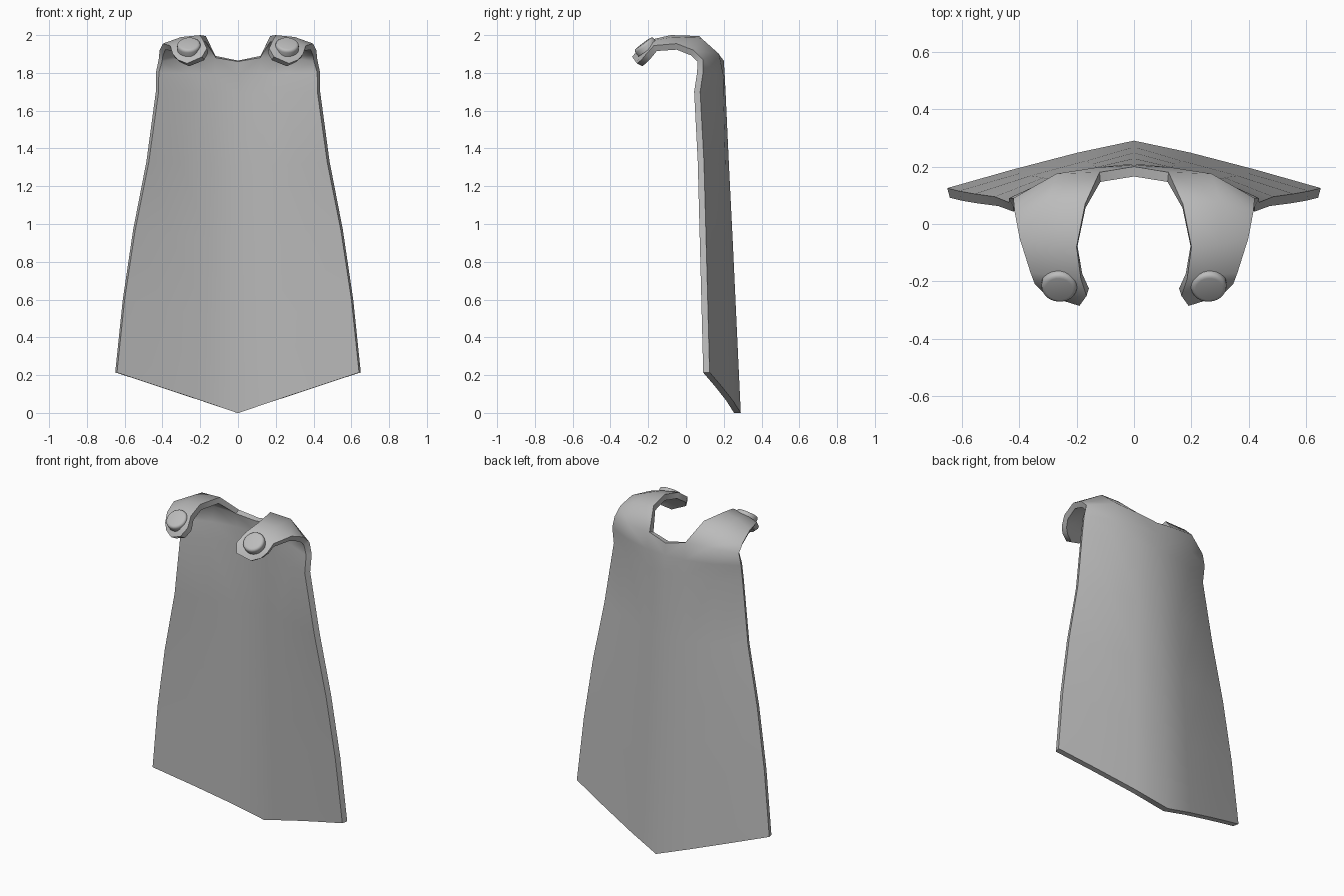
import bpy
import bmesh
import math
from mathutils import Vector

default_cube = bpy.data.objects.get("Cube")
if default_cube:
    bpy.data.objects.remove(default_cube, do_unlink=True)


def make_material(name, colour):
    material = bpy.data.materials.new(name)
    material.use_nodes = True
    material.diffuse_color = colour
    material.node_tree.nodes["Principled BSDF"].inputs["Base Color"].default_value = colour
    return material


def make_object(name, bm, material):
    mesh = bpy.data.meshes.new(name)
    bm.to_mesh(mesh)
    bm.free()
    obj = bpy.data.objects.new(name, mesh)
    bpy.context.collection.objects.link(obj)
    mesh.materials.append(material)
    return obj


def smooth(obj, degrees):
    bpy.ops.object.select_all(action="DESELECT")
    obj.select_set(True)
    bpy.context.view_layer.objects.active = obj
    bpy.ops.object.shade_smooth_by_angle(angle=math.radians(degrees))


def add_mirror(obj):
    mirror = obj.modifiers.new("left_right_mirror", "MIRROR")
    mirror.use_axis[0] = True
    mirror.use_clip = True
    mirror.merge_threshold = 0.001


def bridge_rows(bm, lower, upper):
    """Join two equally long vertex rows with quads facing outward."""
    for k in range(len(lower) - 1):
        bm.faces.new((lower[k], upper[k], upper[k + 1], lower[k + 1]))


cloth = make_material("grey_cloth", (0.5, 0.5, 0.5, 1.0))

# Hanging cloth: centre height, edge height, half width, centre y, edge y, roundness
drape_rows = [
    (0, .215, .65, .29, .125, 1.15),
    (.47, .6, .61, .268, .115, 1.2),
    (.9, .97, .555, .248, .105, 1.35),
    (1.3, 1.33, .485, .228, .095, 1.6),
    (1.69, 1.7, .435, .21, .075, 2),
    (1.79, 1.8, .435, .205, .09, 2.2),
]
columns = (0, .3, .65, 1)

# Shoulder straps: inner, middle and outer point of each cross row
strap_rows = [
    [(.12, .18, 1.89), (.27, .175, 1.9), (.42, .09, 1.87)],
    [(.17, .07, 1.995), (.3, .08, 1.985), (.415, .04, 1.92)],
    [(.2, -.08, 2), (.3, -.07, 1.99), (.398, -.05, 1.955)],
    [(.185, -.19, 1.975), (.27, -.18, 1.97), (.36, -.17, 1.945)],
    [(.165, -.25, 1.93), (.26, -.24, 1.915), (.345, -.21, 1.9)],
    [(.19, -.285, 1.885), (.27, -.26, 1.85), (.32, -.235, 1.87)],
]

# Cape: one half of the sheet, mirrored and thickened
bm = bmesh.new()
previous = None
for z_mid, z_edge, half_width, y_mid, y_edge, roundness in drape_rows:
    row = [bm.verts.new((half_width * u,
                         y_mid + (y_edge - y_mid) * u ** roundness,
                         z_mid + (z_edge - z_mid) * u)) for u in columns]
    if previous:
        bridge_rows(bm, previous, row)
    previous = row

neck_centre = bm.verts.new((0, .2, 1.865))
strap = [[bm.verts.new(point) for point in row] for row in strap_rows]
bridge_rows(bm, previous, [neck_centre] + strap[0])
for lower, upper in zip(strap, strap[1:]):
    bridge_rows(bm, lower, upper)

cape = make_object("cape", bm, cloth)
smooth(cape, 50)
add_mirror(cape)
thickness = cape.modifiers.new("cloth_thickness", "SOLIDIFY")
thickness.thickness = 0.035
thickness.offset = -1
# Keep the rim crisp after thickening
rim = cape.modifiers.new("crisp_rim", "EDGE_SPLIT")
rim.split_angle = math.radians(55)

# Round clasps on the strap ends, tilted forward
bm = bmesh.new()
bmesh.ops.create_cone(bm, cap_ends=True, segments=24,
                      radius1=.062, radius2=.062, depth=.04)
top_rim = [e for e in bm.edges if all(v.co.z > 0 for v in e.verts)]
bmesh.ops.bevel(bm, geom=top_rim, offset=.015, segments=3,
                profile=.5, affect="EDGES")
tilt = Vector((.05, -.6, .8)).to_track_quat("Z", "Y").to_matrix().to_4x4()
tilt.translation = (.26, -.215, 1.94)
bm.transform(tilt)
clasps = make_object("clasps", bm, cloth)
smooth(clasps, 40)
add_mirror(clasps)
